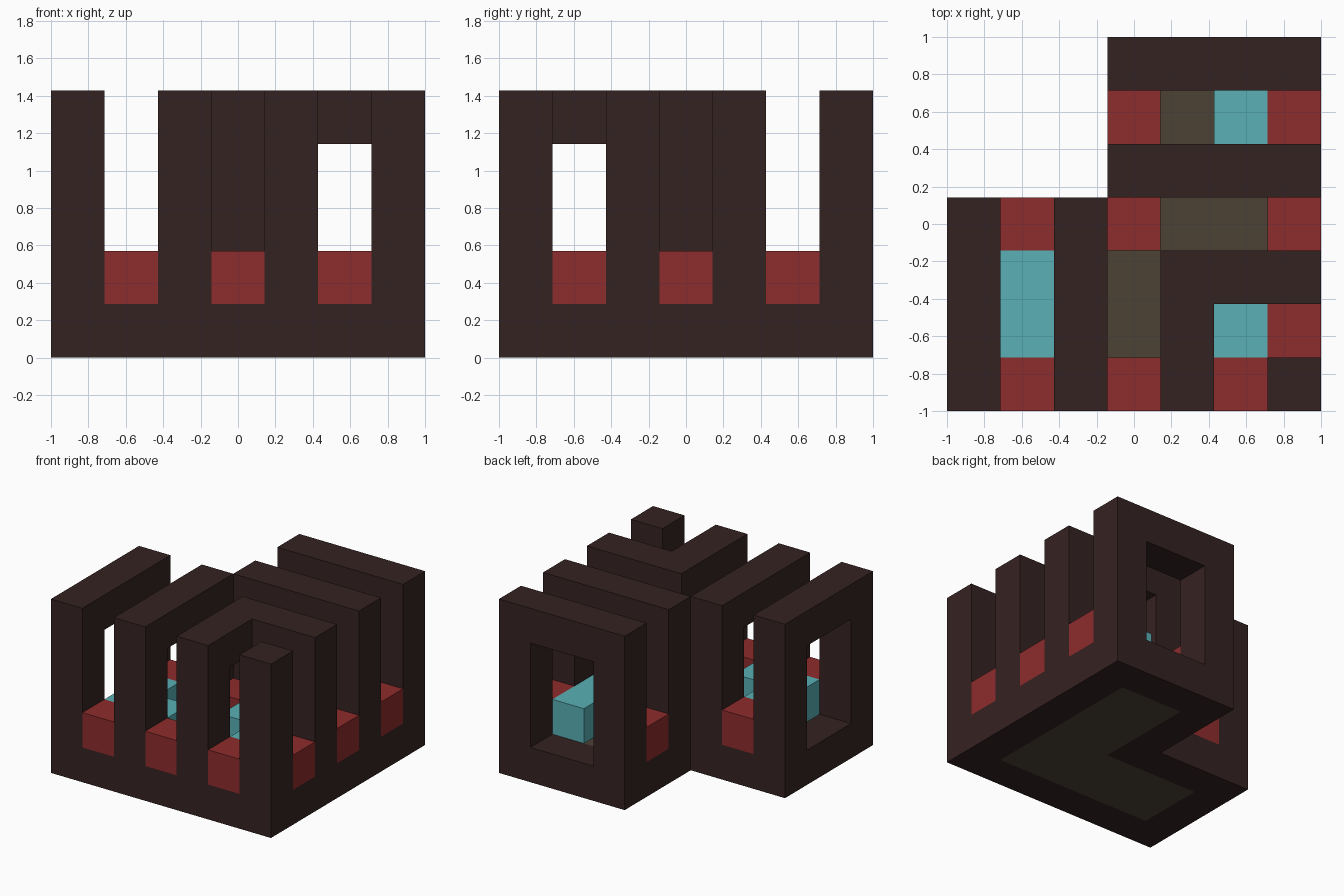
import bpy
import bmesh
from mathutils import Vector

if "Cube" in bpy.data.objects:
    bpy.data.objects.remove(bpy.data.objects["Cube"], do_unlink=True)

UNIT = 2 / 7  # everything sits on a seven by seven grid of blocks


def material(name, rgb):
    mat = bpy.data.materials.new(name)
    mat.use_nodes = True
    color = (*rgb, 1)
    mat.diffuse_color = color
    mat.node_tree.nodes["Principled BSDF"].inputs["Base Color"].default_value = color
    return mat


DARK = material("dark_brown", (0.036, 0.016, 0.016))
RED = material("brick_red", (0.27, 0.025, 0.025))
OLIVE = material("olive_brown", (0.074, 0.054, 0.036))
TEAL = material("teal", (0.1, 0.434, 0.465))


def finish(name, bm, mat):
    """Scale grid units to the final size and add the object."""
    bmesh.ops.recalc_face_normals(bm, faces=bm.faces)
    for v in bm.verts:
        v.co = v.co * UNIT - Vector((1, 1, 0))
    mesh = bpy.data.meshes.new(name)
    bm.to_mesh(mesh)
    bm.free()
    mesh.materials.append(mat)
    obj = bpy.data.objects.new(name, mesh)
    bpy.context.collection.objects.link(obj)
    return obj


def prism(name, faces, offset, mat):
    """Extrude flat faces, given as lists of points, along offset."""
    bm = bmesh.new()
    flat = [bm.faces.new([bm.verts.new(p) for p in face]) for face in faces]
    bmesh.ops.remove_doubles(bm, verts=bm.verts, dist=0.001)
    result = bmesh.ops.extrude_face_region(bm, geom=bm.faces[:], use_keep_orig=True)
    moved = [g for g in result["geom"] if isinstance(g, bmesh.types.BMVert)]
    bmesh.ops.translate(bm, verts=moved, vec=offset)
    return finish(name, bm, mat)


def block(name, x, y, z, mat, w=1, d=1, h=1):
    base = [(x, y, z), (x + w, y, z), (x + w, y + d, z), (x, y + d, z)]
    return prism(name, [base], (0, 0, h), mat)


def arch(name, start, along_x, at):
    """Four-block-wide doorway, standing on the base."""
    end = start + 4
    profile = [(start, 1), (start + 1, 1), (start + 1, 4), (end - 1, 4),
               (end - 1, 1), (end, 1), (end, 5), (start, 5)]
    if along_x:
        return prism(name, [[(u, at, z) for u, z in profile]], (0, 1, 0), DARK)
    return prism(name, [[(at, u, z) for u, z in profile]], (1, 0, 0), DARK)


# L-shaped base: dark rim around an olive floor
outer = [(0, 0, 0), (7, 0, 0), (7, 7, 0), (3, 7, 0), (3, 4, 0), (0, 4, 0)]
inner = [(1, 1, 0), (6, 1, 0), (6, 6, 0), (4, 6, 0), (4, 3, 0), (1, 3, 0)]
rim = []
for i in range(6):
    j = (i + 1) % 6
    rim.append([outer[i], outer[j], inner[j], inner[i]])
prism("base_rim", rim, (0, 0, 1), DARK)
prism("base_floor", [inner], (0, 0, 1), OLIVE)

# Straight arches along both wings
for name, at in (("end", 0), ("middle", 2)):
    arch("right_wing_" + name + "_arch", 0, False, at)
for name, at in (("end", 6), ("middle", 4)):
    arch("back_wing_" + name + "_arch", 3, True, at)

# Bent arch at the corner, with its lone corner post
bend = [(4, 0, 4), (5, 0, 4), (5, 2, 4), (7, 2, 4), (7, 3, 4), (4, 3, 4)]
prism("corner_arch_roof", [bend], (0, 0, 1), DARK)
block("corner_arch_front_leg", 4, 0, 1, DARK, h=3)
block("corner_arch_side_leg", 6, 2, 1, DARK, h=3)
block("corner_post", 6, 0, 1, DARK, h=4)

# Low red walls between the legs
for n, (x, y) in enumerate([(1, 0), (3, 0), (5, 0), (6, 1), (6, 3),
                            (6, 5), (3, 5), (3, 3), (1, 3)], 1):
    block(f"low_wall_{n}", x, y, 1, RED)

# Teal blocks on the floor
block("right_wing_bench", 1, 1, 1, TEAL, d=2)
block("right_wing_bench_side", 2, 1, 1, TEAL)
block("corner_outer_seat", 5, 1, 1, TEAL)
block("corner_inner_seat", 4, 2, 1, TEAL)
block("back_wing_bench", 5, 4, 1, TEAL, d=2)
